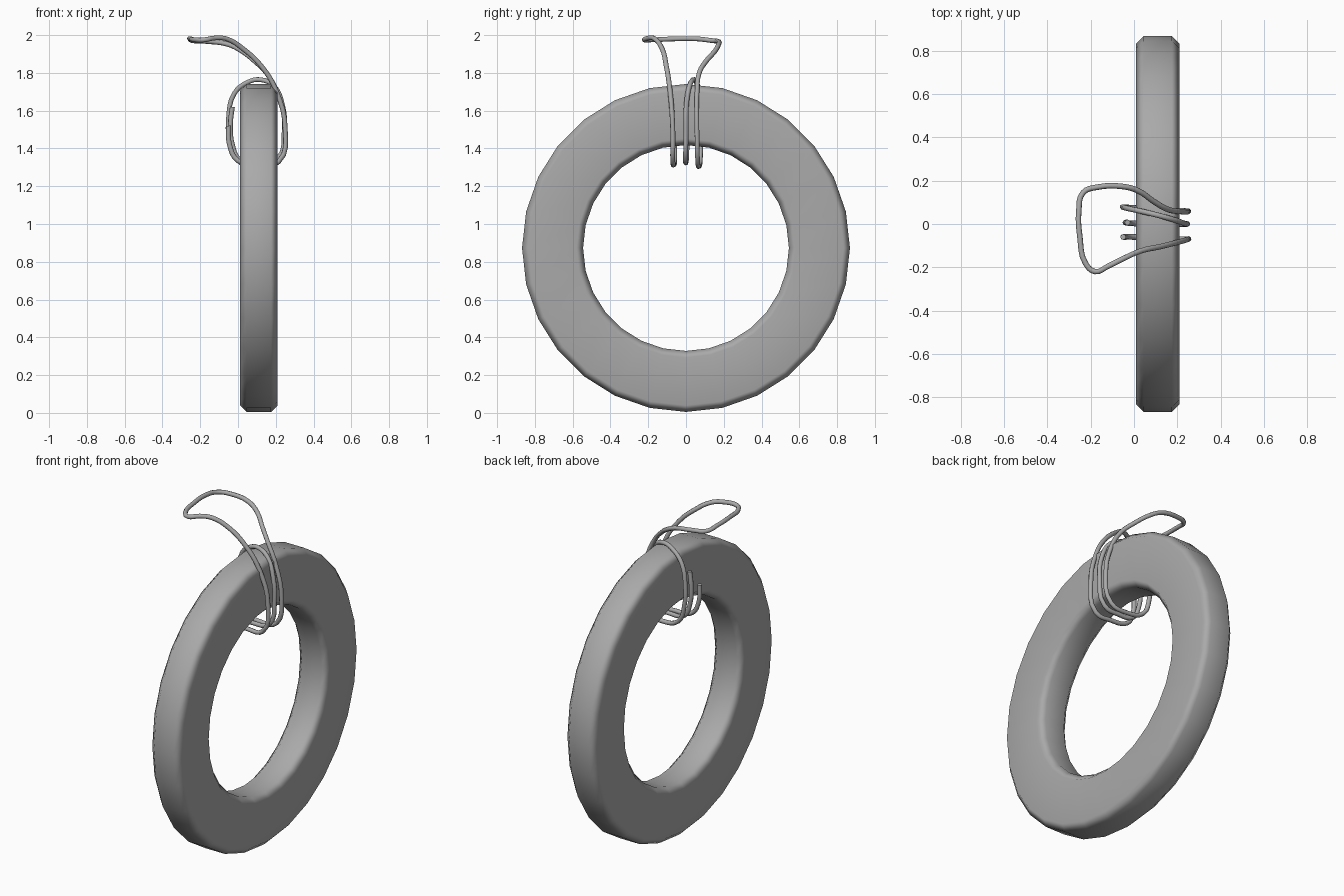
import bpy, bmesh, math

if "Cube" in bpy.data.objects:
    bpy.data.objects.remove(bpy.data.objects["Cube"])

grey = bpy.data.materials.new("mid grey")
grey.diffuse_color = (0.4, 0.4, 0.4, 1)
grey.use_nodes = True
grey.node_tree.nodes["Principled BSDF"].inputs["Base Color"].default_value = grey.diffuse_color

# Ring: chamfered rectangular section spun about the x axis
CX, CZ, SEGS = 0.11, 0.873, 28
HALF, R_OUT, R_IN, CH = 0.1, 0.868, 0.545, 0.035
section = [(-HALF, R_OUT - CH), (-HALF + CH, R_OUT), (HALF - CH, R_OUT), (HALF, R_OUT - CH),
           (HALF, R_IN + CH), (HALF - CH, R_IN), (-HALF + CH, R_IN), (-HALF, R_IN + CH)]
bm = bmesh.new()
loops = []
for i in range(SEGS):
    a = 2 * math.pi * i / SEGS
    loops.append([bm.verts.new((CX + x, r * math.sin(a), CZ + r * math.cos(a))) for x, r in section])
n = len(section)
for i in range(SEGS):
    p, q = loops[i], loops[(i + 1) % SEGS]
    for j in range(n):
        k = (j + 1) % n
        bm.faces.new((p[j], p[k], q[k], q[j]))
bmesh.ops.recalc_face_normals(bm, faces=bm.faces)
for f in bm.faces:
    f.smooth = True
mesh = bpy.data.meshes.new("ring")
bm.to_mesh(mesh)
bm.free()
ring = bpy.data.objects.new("ring", mesh)
bpy.context.collection.objects.link(ring)
mesh.materials.append(grey)
ring.modifiers.new("weighted normals", 'WEIGHTED_NORMAL')

# Cord: one continuous path, from loose end to hanging loop to second loose end
path = [
    (-0.05, -0.06, 1.52), (-0.045, -0.06, 1.42), (0.0, -0.06, 1.335), (0.11, -0.065, 1.315),
    (0.215, -0.07, 1.33), (0.25, -0.07, 1.50), (0.20, -0.085, 1.71), (0.12, -0.105, 1.84),
    (0.03, -0.125, 1.925), (-0.06, -0.165, 1.98), (-0.12, -0.195, 1.985), (-0.18, -0.22, 1.975),
    (-0.225, -0.18, 1.975), (-0.25, -0.06, 1.98), (-0.255, 0.06, 1.98), (-0.235, 0.145, 1.97),
    (-0.17, 0.17, 1.967), (-0.05, 0.173, 1.95), (0.02, 0.153, 1.915), (0.09, 0.105, 1.86),
    (0.15, 0.07, 1.80), (0.21, 0.058, 1.69), (0.25, 0.058, 1.50), (0.215, 0.062, 1.33),
    (0.11, 0.068, 1.305), (0.0, 0.075, 1.335), (-0.045, 0.078, 1.45), (-0.05, 0.078, 1.56),
    (-0.02, 0.07, 1.69), (0.05, 0.055, 1.75), (0.12, 0.038, 1.764), (0.19, 0.018, 1.73),
    (0.235, 0.002, 1.63), (0.245, 0.0, 1.50), (0.21, -0.002, 1.345), (0.11, -0.002, 1.325),
    (0.01, 0.002, 1.34), (-0.03, 0.005, 1.42), (-0.04, 0.007, 1.53), (-0.03, 0.007, 1.62),
]
curve = bpy.data.curves.new("cord", 'CURVE')
curve.dimensions = '3D'
curve.bevel_depth = 0.013
curve.bevel_resolution = 2
curve.resolution_u = 4
curve.use_fill_caps = True
spline = curve.splines.new('BEZIER')
spline.bezier_points.add(len(path) - 1)
for pt, co in zip(spline.bezier_points, path):
    pt.co = co
    pt.handle_left_type = pt.handle_right_type = 'AUTO'
curve.materials.append(grey)
cord = bpy.data.objects.new("cord", curve)
bpy.context.collection.objects.link(cord)
bpy.context.view_layer.objects.active = cord
cord.select_set(True)
bpy.ops.object.convert(target='MESH')
bpy.ops.object.shade_smooth_by_angle(angle=math.radians(60))
